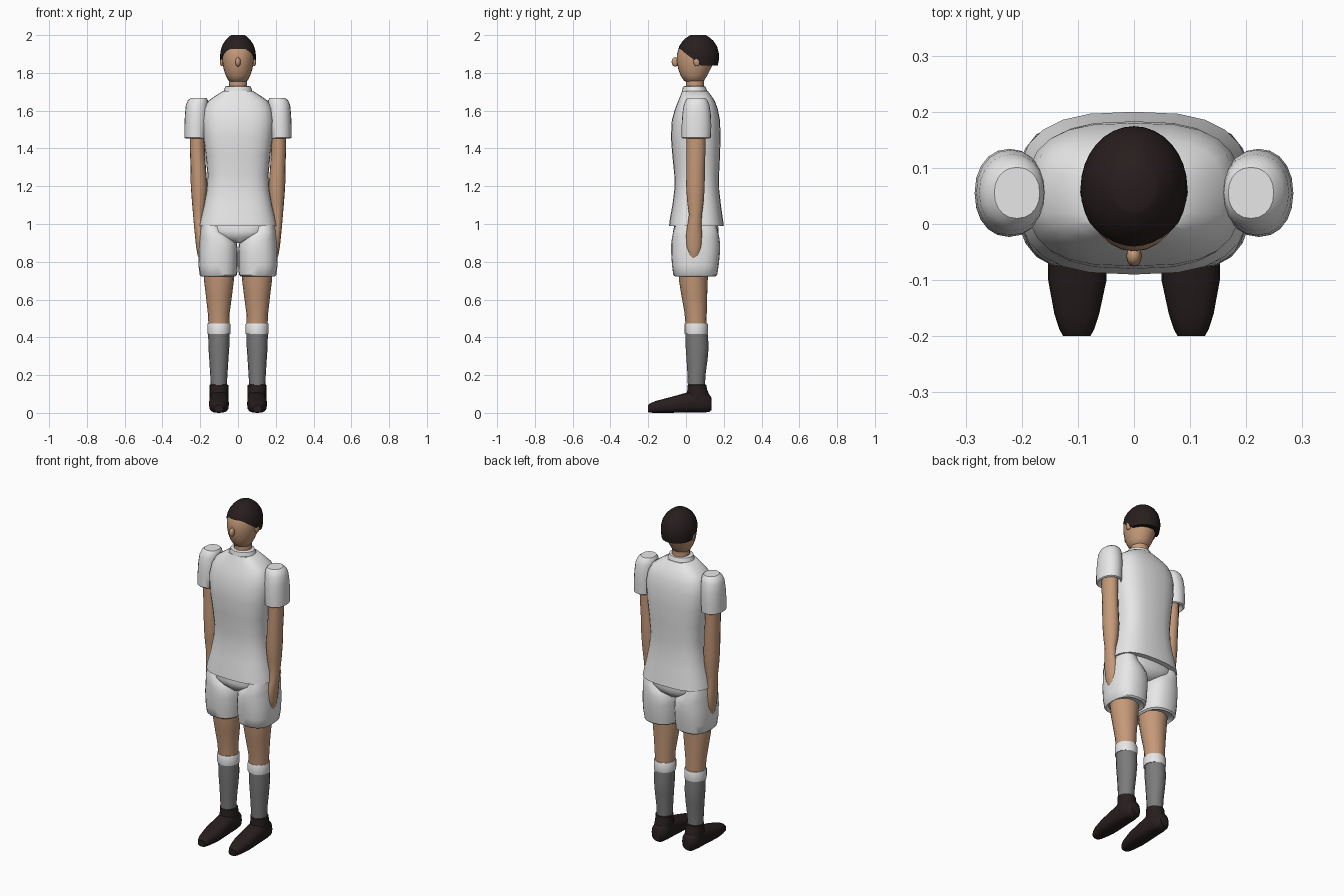
import bpy, math


def material(name, rgb):
    m = bpy.data.materials.new(name)
    m.diffuse_color = (*rgb, 1)
    return m


WHITE = material("white cloth", (0.80, 0.80, 0.80))
SKIN = material("skin", (0.56, 0.32, 0.19))
DARK = material("dark brown", (0.021, 0.013, 0.013))
GREY = material("grey sock", (0.20, 0.20, 0.20))


def power(v, n):
    return math.copysign(abs(v) ** (2 / n), v)


def finish(name, verts, faces, mat, angle=40):
    me = bpy.data.meshes.new(name)
    me.from_pydata(verts, [], faces)
    me.materials.append(mat)
    ob = bpy.data.objects.new(name, me)
    bpy.context.collection.objects.link(ob)
    bpy.ops.object.select_all(action='DESELECT')
    ob.select_set(True)
    bpy.context.view_layer.objects.active = ob
    bpy.ops.object.mode_set(mode='EDIT')
    bpy.ops.mesh.select_all(action='SELECT')
    bpy.ops.mesh.normals_make_consistent(inside=False)
    bpy.ops.object.mode_set(mode='OBJECT')
    bpy.ops.object.shade_smooth_by_angle(angle=math.radians(angle))
    return ob


def skin_rings(rings, seg):
    """Quads between successive rings, with both ends capped."""
    faces = [(r * seg + i, r * seg + (i + 1) % seg,
              (r + 1) * seg + (i + 1) % seg, (r + 1) * seg + i)
             for r in range(rings - 1) for i in range(seg)]
    faces.append(tuple(range(seg)))
    faces.append(tuple(range((rings - 1) * seg, rings * seg)))
    return faces


def loft(name, rings, mat, seg=20, n=2.0, side=1, axis='z', angle=40):
    """Each ring: position, low and high of first axis, low and high of second."""
    verts = []
    for p, a0, a1, b0, b1 in rings:
        for i in range(seg):
            t = 2 * math.pi * i / seg
            a = (a0 + a1) / 2 + (a1 - a0) / 2 * power(math.cos(t), n)
            b = (b0 + b1) / 2 + (b1 - b0) / 2 * power(math.sin(t), n)
            verts.append((a * side, b, p) if axis == 'z' else (a * side, p, b))
    return finish(name, verts, skin_rings(len(rings), seg), mat, angle)


def ball(name, centre, radii, mat):
    rings = []
    for k in range(9):
        t = math.pi * (0.04 + 0.92 * k / 8)
        s, c = math.sin(t), math.cos(t)
        x, y, z = centre
        rings.append((z - radii[2] * c, x - radii[0] * s, x + radii[0] * s,
                      y - radii[1] * s, y + radii[1] * s))
    return loft(name, rings, mat, 12, angle=60)


# Shirt and collar
loft("shirt", [
    (0.99, -.207, .207, -.09, .20), (1.03, -.199, .199, -.085, .195),
    (1.10, -.182, .182, -.072, .185), (1.18, -.167, .167, -.062, .176),
    (1.26, -.162, .162, -.062, .175), (1.36, -.171, .171, -.072, .18),
    (1.46, -.185, .185, -.08, .183), (1.55, -.191, .191, -.075, .18),
    (1.61, -.182, .182, -.058, .168), (1.65, -.160, .160, -.042, .153),
    (1.68, -.118, .118, -.03, .133), (1.705, -.078, .078, -.02, .115)],
    WHITE, 24, 2.8)
loft("collar", [(1.68, -.085, .085, -.025, .12), (1.705, -.075, .075, -.021, .112),
                (1.727, -.068, .068, -.016, .103), (1.730, -.058, .058, -.005, .095)],
     WHITE, 20)

# Pelvis section of the shorts
loft("shorts_pelvis", [(0.90, -.03, .03, -.03, .13), (0.93, -.13, .13, -.06, .165),
                       (0.96, -.18, .18, -.069, .172), (1.00, -.19, .19, -.06, .17)],
     WHITE, 24, 2.6)

# Neck and head
loft("neck", [(1.69, -.05, .05, 0, .097), (1.79, -.047, .047, 0, .095)], SKIN)
loft("head", [
    (1.752, -.035, .035, .005, .08), (1.758, -.050, .050, -.010, .095),
    (1.785, -.064, .064, -.028, .112), (1.82, -.076, .076, -.041, .13),
    (1.86, -.083, .083, -.049, .148), (1.90, -.086, .086, -.048, .155),
    (1.94, -.080, .080, -.036, .148), (1.97, -.058, .058, -.008, .12)], SKIN, 24, angle=60)
ball("nose", (0, -.057, 1.858), (.014, .019, .025), SKIN)
for s in (-1, 1):
    ball("ear", (s * .086, .057, 1.86), (.010, .018, .025), SKIN)

# Hair cap: its lower edge drops from the brow to the nape
SEG = 32
PROFILE = [(1.835, .089), (1.86, .095), (1.90, .0955), (1.94, .087), (1.97, .070),
           (1.99, .050), (2.0, .035)]


def hair_radius(z):
    for (z0, r0), (z1, r1) in zip(PROFILE, PROFILE[1:]):
        if z <= z1:
            return r0 + (r1 - r0) * (z - z0) / (z1 - z0)
    return PROFILE[-1][1]


def hair_edge(c):
    if c < -0.35:
        return 1.882 + 0.045 * min(1, (-c - .35) / .55)
    return 1.882 - 0.042 * min(1, (c + .35) / .55)


verts = []
for k, depth in enumerate((0, .05, .18, .38, .6, .8, 1, 1)):
    for i in range(SEG):
        t = 2 * math.pi * i / SEG
        low = hair_edge(math.sin(t))
        z = 2.0 - depth * (2.0 - low)
        r = hair_radius(z) * (0.80 if k == 7 else 1)
        verts.append((r * math.cos(t), .064 + r * 1.16 * math.sin(t), z))
finish("hair", verts, skin_rings(8, SEG), DARK, 45)

for s, tag in ((-1, "right"), (1, "left")):
    # Arm with mitten hand
    loft(tag + "_arm", [
        (0.818, .188, .208, .025, .06), (0.835, .178, .214, .014, .072),
        (0.88, .172, .222, .002, .083), (0.94, .172, .228, .000, .085),
        (0.99, .178, .233, .008, .082), (1.05, .178, .238, .016, .084),
        (1.12, .168, .244, .006, .094), (1.20, .162, .250, .001, .099),
        (1.30, .170, .251, .002, .100), (1.40, .176, .255, .003, .103),
        (1.55, .175, .255, .003, .103)], SKIN, 16, side=s)
    # Short sleeve with a flat shoulder top
    loft(tag + "_sleeve", [
        (1.475, .17, .26, .01, .11), (1.453, .165, .277, -.018, .124),
        (1.458, .162, .284, -.023, .132), (1.52, .160, .284, -.023, .134),
        (1.58, .158, .281, -.020, .132), (1.63, .158, .276, -.012, .124),
        (1.655, .160, .265, -.002, .114), (1.668, .168, .249, .010, .101)],
        WHITE, 20, 2.15, side=s, angle=35)
    # Shorts leg
    loft(tag + "_shorts_leg", [
        (0.735, .03, .18, -.045, .14), (0.722, .015, .195, -.058, .155),
        (0.730, .005, .203, -.067, .165), (0.78, .001, .209, -.074, .173),
        (0.85, .001, .210, -.079, .180), (0.90, .006, .207, -.078, .180),
        (0.93, .030, .205, -.074, .176), (0.957, .070, .202, -.068, .170),
        (1.00, .085, .194, -.055, .158)], WHITE, 20, 2.5, side=s)
    # Bare leg
    loft(tag + "_leg", [
        (0.46, .046, .156, -.002, .108), (0.53, .044, .160, -.008, .110),
        (0.62, .032, .170, -.024, .112), (0.70, .022, .180, -.037, .115),
        (0.78, .018, .184, -.042, .118)], SKIN, 16, side=s)
    # Sock and its turned cuff
    loft(tag + "_sock", [
        (0.13, .060, .144, .010, .100), (0.20, .056, .147, .008, .103),
        (0.28, .051, .152, .003, .114), (0.35, .046, .157, -.002, .120),
        (0.43, .045, .158, -.003, .114)], GREY, 16, side=s)
    loft(tag + "_sock_cuff", [
        (0.417, .041, .161, -.008, .115), (0.425, .040, .162, -.009, .116),
        (0.468, .040, .162, -.009, .116), (0.474, .043, .160, -.006, .113)],
        WHITE, 16, side=s)
    # Shoe: ankle collar and foot
    loft(tag + "_shoe_collar", [
        (0.05, .050, .152, -.010, .132), (0.09, .051, .151, .000, .126),
        (0.12, .051, .151, .007, .113), (0.148, .051, .151, .008, .107),
        (0.150, .058, .145, .012, .102)], DARK, 16, side=s)
    loft(tag + "_shoe", [
        (.135, .075, .127, .015, .08), (.122, .060, .142, .004, .10),
        (.08, .051, .151, .002, .115), (.02, .049, .153, .002, .112),
        (-.05, .048, .154, .001, .092), (-.10, .049, .153, .000, .079),
        (-.16, .062, .142, .000, .063), (-.188, .071, .133, .001, .052),
        (-.20, .078, .126, .004, .042)], DARK, 16, 2.7, side=s, axis='y')
